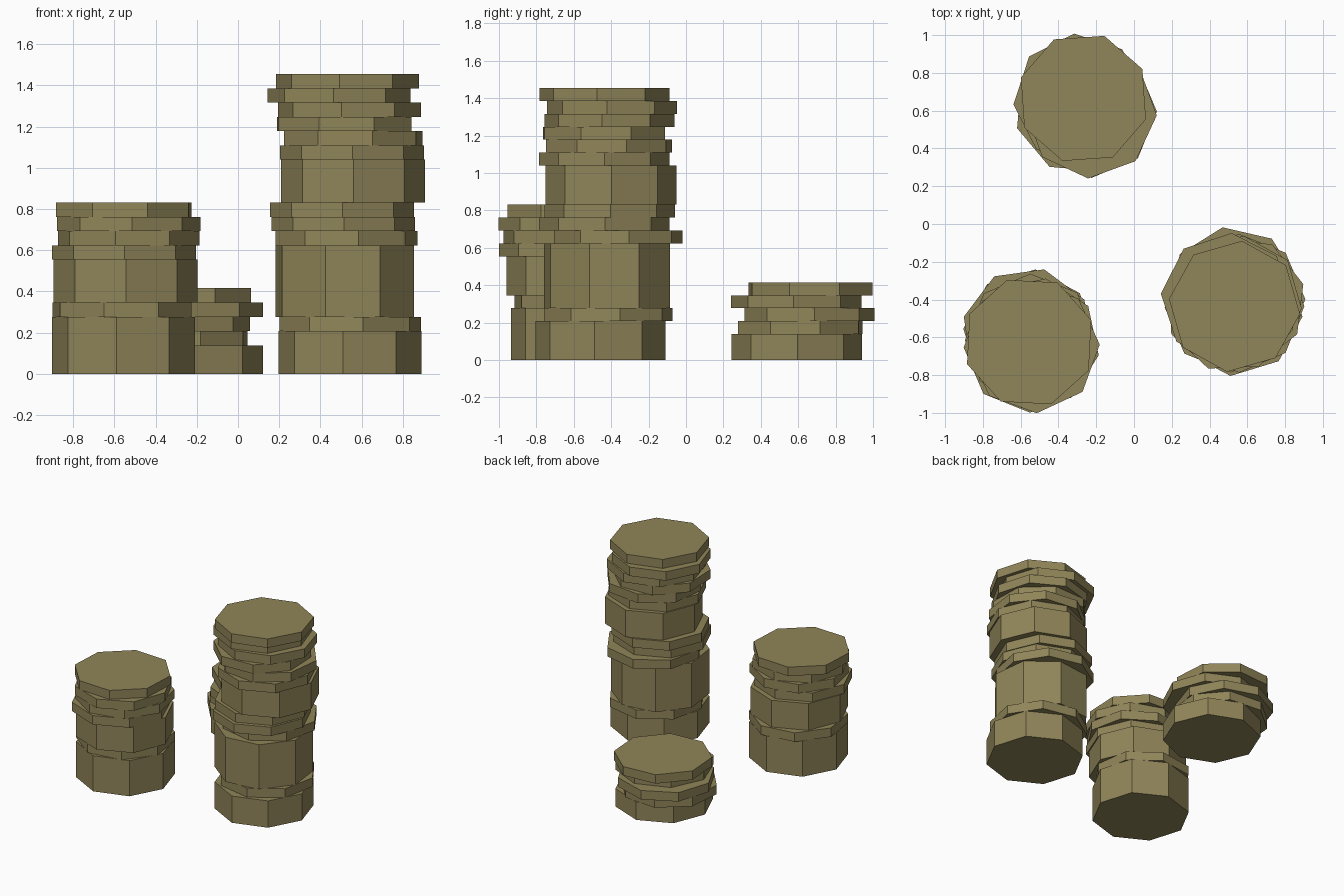
import bpy
from math import radians

if "Cube" in bpy.data.objects:
    bpy.data.objects.remove(bpy.data.objects["Cube"])

COIN = 0.0693   # thickness of one coin
RADIUS = 0.349

gold = bpy.data.materials.new("old_gold")
gold.diffuse_color = (0.28, 0.235, 0.10, 1)
gold.use_nodes = True
gold.node_tree.nodes["Principled BSDF"].inputs["Base Color"].default_value = gold.diffuse_color


def coin(name, x, y, z, height, turn):
    """Eight-sided coin; turn = tilt of its front face towards +x, in degrees."""
    bpy.ops.mesh.primitive_cylinder_add(vertices=8, radius=RADIUS, depth=height,
                                        location=(x, y, z + height / 2))
    ob = bpy.context.object
    ob.name = name
    # primitive starts with a vertex on +y
    ob.rotation_euler[2] = radians(turn + 22.5)
    ob.data.materials.append(gold)


def stack(name, coins):
    """Pile of coins: (x, y, number of aligned coins, turn) from the bottom up."""
    level = 0
    for i, (x, y, count, turn) in enumerate(coins):
        coin(f"{name}_coin_{i + 1}", x, y, level * COIN, count * COIN, turn)
        level += count


# Tall pile, right
stack("tall_stack", [
    (0.544, -0.457, 3, 17), (0.544, -0.416, 1, -12), (0.518, -0.422, 5, 7),
    (0.527, -0.362, 1, -13), (0.511, -0.437, 1, -22), (0.505, -0.407, 1, -22),
    (0.558, -0.401, 3, -22), (0.553, -0.438, 1, -22), (0.560, -0.412, 1, -7),
    (0.515, -0.438, 1, 2), (0.541, -0.409, 1, 16), (0.490, -0.396, 1, 18),
    (0.532, -0.436, 1, 16)])

# Middle pile, front left
stack("middle_stack", [
    (-0.556, -0.588, 4, 17), (-0.563, -0.578, 1, 8), (-0.546, -0.612, 3, -22),
    (-0.553, -0.650, 1, -22), (-0.530, -0.632, 1, 12), (-0.530, -0.653, 1, -20),
    (-0.555, -0.625, 1, -3)])

# Short pile, back
stack("short_stack", [
    (-0.228, 0.593, 2, -22), (-0.286, 0.612, 1, -5), (-0.290, 0.660, 1, -18),
    (-0.228, 0.590, 1, 20), (-0.268, 0.665, 1, 4)])
